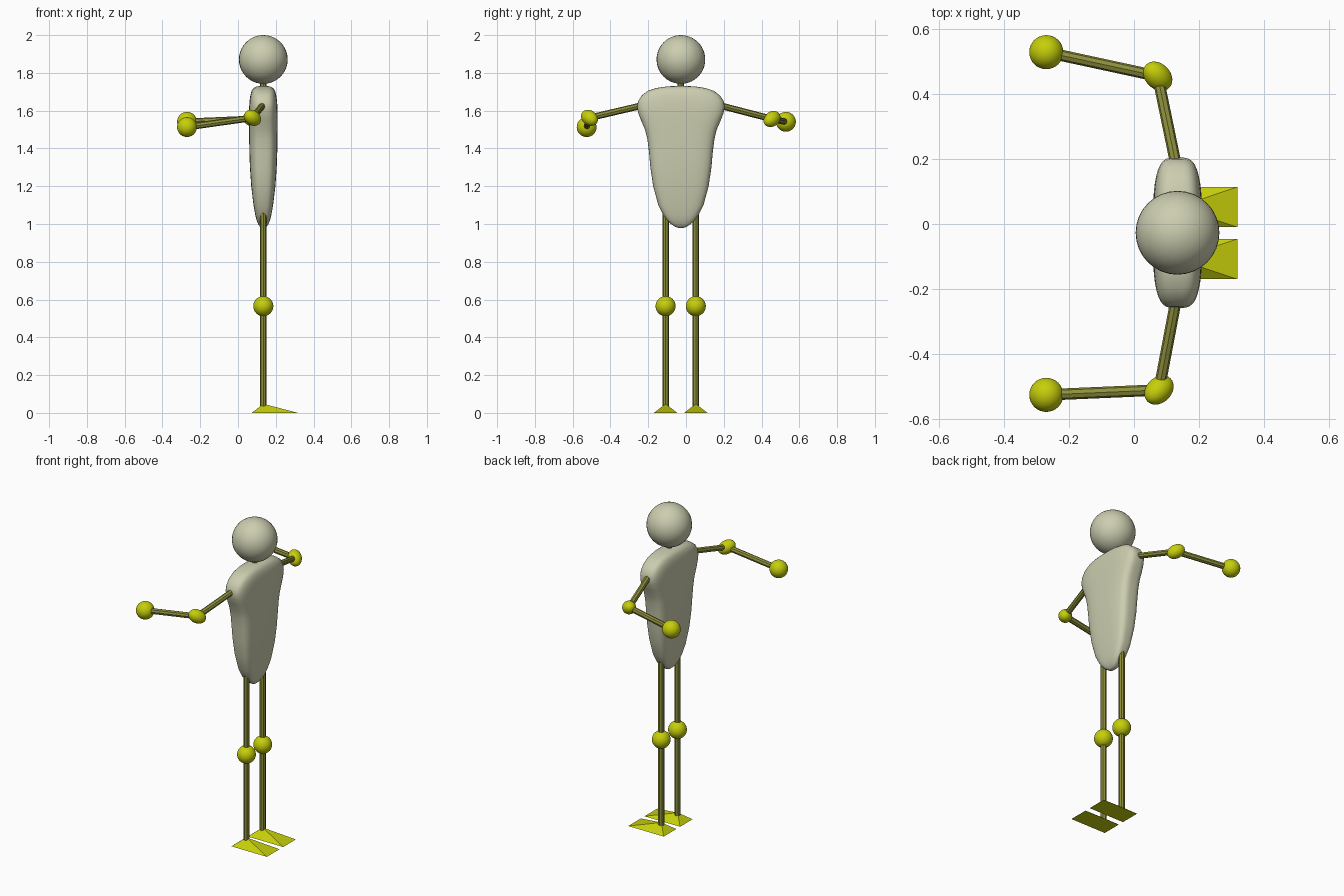
import bpy, bmesh, math
from mathutils import Vector, Matrix

cube = bpy.data.objects.get("Cube")
if cube:
    bpy.data.objects.remove(cube, do_unlink=True)


def material(name, rgb):
    m = bpy.data.materials.new(name)
    m.use_nodes = True
    m.diffuse_color = (*rgb, 1)
    m.node_tree.nodes["Principled BSDF"].inputs["Base Color"].default_value = (*rgb, 1)
    return m


BODY = material("pale stone", (0.60, 0.61, 0.43))
JOINT = material("acid yellow", (0.56, 0.62, 0.003))
LIMB = material("olive", (0.27, 0.28, 0.045))

CX, CY = 0.134, -0.027      # body axis


def finish(name, bm, mat, smooth=True):
    bmesh.ops.recalc_face_normals(bm, faces=bm.faces)
    for f in bm.faces:
        f.smooth = smooth
    me = bpy.data.meshes.new(name)
    bm.to_mesh(me)
    bm.free()
    me.materials.append(mat)
    ob = bpy.data.objects.new(name, me)
    bpy.context.collection.objects.link(ob)
    return ob


def ball(name, centre, radius, mat, axis=(0, 0, 1), stretch=1.0):
    """Sphere, optionally stretched along an axis."""
    bm = bmesh.new()
    turn = Vector((0, 0, 1)).rotation_difference(Vector(axis)).to_matrix().to_4x4()
    shape = Matrix.Diagonal((radius, radius, radius * stretch, 1))
    bmesh.ops.create_uvsphere(bm, u_segments=32, v_segments=20, radius=1,
                              matrix=Matrix.Translation(centre) @ turn @ shape)
    return finish(name, bm, mat)


def rod(name, a, b, radius=0.0175):
    """Eight-sided stick between two points."""
    a, b = Vector(a), Vector(b)
    bm = bmesh.new()
    turn = (b - a).to_track_quat('Z', 'Y').to_matrix().to_4x4()
    bmesh.ops.create_cone(bm, cap_ends=True, segments=8, radius1=radius, radius2=radius,
                          depth=(b - a).length,
                          matrix=Matrix.Translation((a + b) / 2) @ turn)
    return finish(name, bm, LIMB, smooth=False)


# Torso: rounded-box rings (height, half thickness, half width)
RINGS = [(0.979, 0.008, 0.012), (0.985, 0.017, 0.030), (1.0, 0.028, 0.053),
         (1.025, 0.037, 0.077), (1.05, 0.043, 0.094), (1.1, 0.052, 0.120),
         (1.2, 0.064, 0.147), (1.3, 0.071, 0.162), (1.38, 0.074, 0.169),
         (1.45, 0.075, 0.178), (1.5, 0.076, 0.190), (1.55, 0.076, 0.212),
         (1.59, 0.076, 0.227), (1.62, 0.075, 0.232), (1.65, 0.073, 0.227),
         (1.68, 0.069, 0.208), (1.705, 0.062, 0.175), (1.72, 0.052, 0.130),
         (1.728, 0.036, 0.075), (1.731, 0.014, 0.025)]
N = 40
bm = bmesh.new()
loops = []
for z, hx, hy in RINGS:
    ring = []
    for i in range(N):
        t = 2 * math.pi * (i + 0.5) / N
        c, s = math.cos(t), math.sin(t)
        ring.append(bm.verts.new((CX + hx * math.copysign(abs(c) ** 0.55, c),
                                  CY + hy * math.copysign(abs(s) ** 0.6, s), z)))
    loops.append(ring)
for lo, hi in zip(loops, loops[1:]):
    for i in range(N):
        j = (i + 1) % N
        bm.faces.new((lo[i], lo[j], hi[j], hi[i]))
bm.faces.new(loops[0])
bm.faces.new(loops[-1])
finish("torso", bm, BODY)

# Head and neck
ball("head", (CX, CY, 1.871), 0.129, BODY)
rod("neck", (CX, CY, 1.70), (CX, CY, 1.78))

# Legs, knees and wedge feet
for side, y in (("left", -0.108), ("right", 0.052)):
    rod(side + "_thigh", (CX, y, 0.565), (CX, y, 1.06))
    rod(side + "_shin", (CX, y, 0.03), (CX, y, 0.565))
    ball(side + "_knee", (CX, y, 0.565), 0.053, JOINT)
    bm = bmesh.new()
    base = [bm.verts.new((x, y + dy, 0)) for x, dy in
            ((0.073, -0.062), (0.318, -0.062), (0.318, 0.062), (0.073, 0.062))]
    tip = bm.verts.new((CX, y, 0.048))
    bm.faces.new(base)
    for i in range(4):
        bm.faces.new((base[i], base[(i + 1) % 4], tip))
    finish(side + "_foot", bm, JOINT, smooth=False)

# Arms: shoulder, elbow and hand positions, with the elbow's long-axis direction
ARMS = (("left", (0.136, -0.20, 1.635), (0.077, -0.511, 1.562), (-0.27, -0.526, 1.513), 1),
        ("right", (0.136, 0.15, 1.635), (0.073, 0.455, 1.556), (-0.27, 0.529, 1.541), -1))
for side, shoulder, elbow, hand, d in ARMS:
    rod(side + "_upper_arm", shoulder, elbow)
    rod(side + "_forearm", elbow, hand)
    ball(side + "_elbow", elbow, 0.039, JOINT, axis=(1, d, -0.75), stretch=1.36)
    ball(side + "_hand", hand, 0.0525, JOINT)
